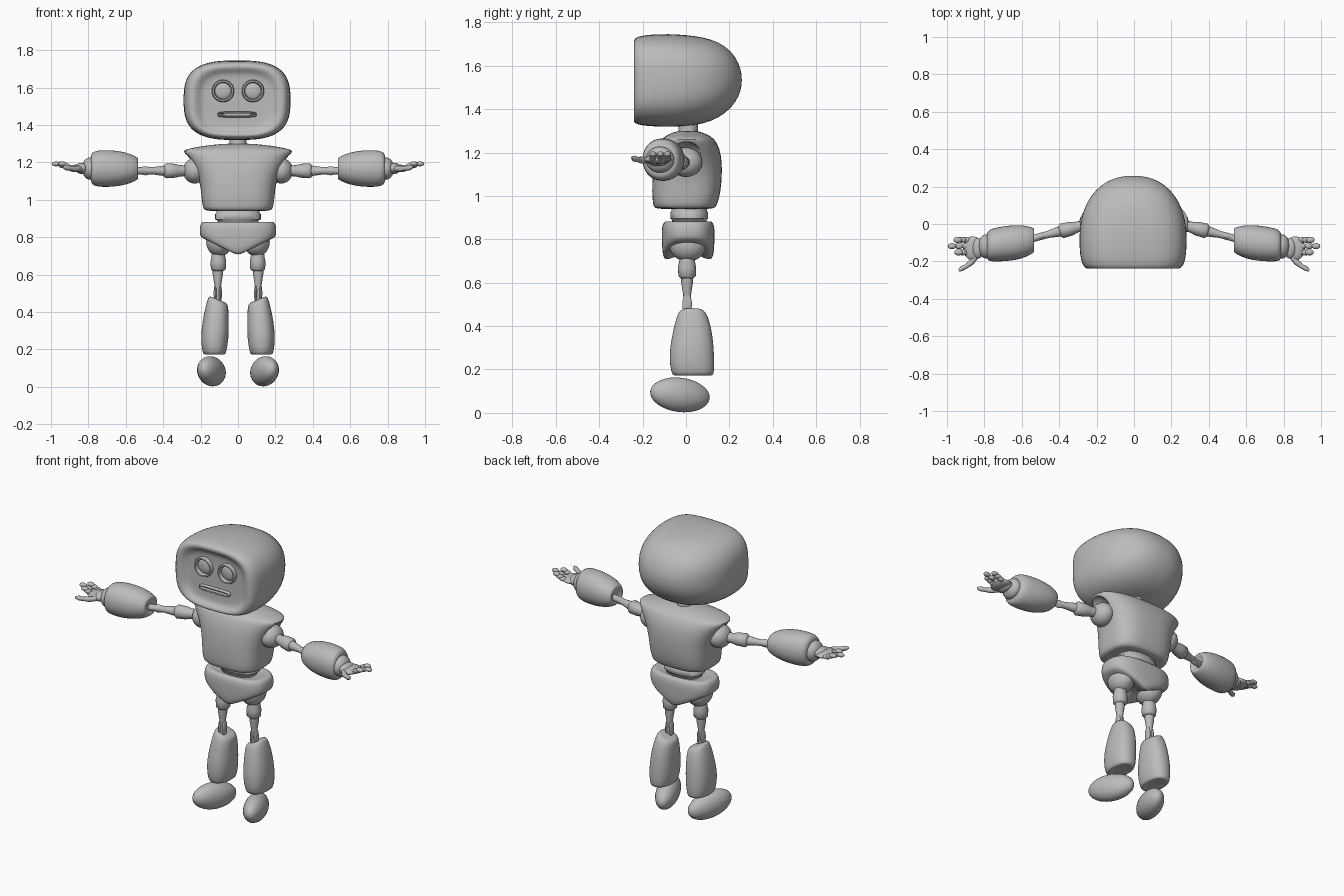
import bpy, bmesh, math
from mathutils import Vector

if "Cube" in bpy.data.objects:
    bpy.data.objects.remove(bpy.data.objects["Cube"])

X, Y, Z = Vector((1, 0, 0)), Vector((0, 1, 0)), Vector((0, 0, 1))
grey = bpy.data.materials.new("light_grey")
grey.diffuse_color = (0.5, 0.5, 0.5, 1)
grey.use_nodes = True
grey.node_tree.nodes["Principled BSDF"].inputs["Base Color"].default_value = grey.diffuse_color


def ring(c, u, v, a, b, n=2.0, count=32):
    """Superellipse outline around c in the plane of u and v."""
    pts = []
    for i in range(count):
        t = 2 * math.pi * i / count
        cs, sn = math.cos(t), math.sin(t)
        pts.append(Vector(c) + u * math.copysign(abs(cs) ** (2 / n), cs) * a
                   + v * math.copysign(abs(sn) ** (2 / n), sn) * b)
    return pts


def finish(name, bm, subsurf=0, angle=60):
    bmesh.ops.recalc_face_normals(bm, faces=bm.faces)
    mesh = bpy.data.meshes.new(name)
    bm.to_mesh(mesh)
    bm.free()
    mesh.materials.append(grey)
    ob = bpy.data.objects.new(name, mesh)
    bpy.context.collection.objects.link(ob)
    bpy.ops.object.select_all(action='DESELECT')
    ob.select_set(True)
    bpy.context.view_layer.objects.active = ob
    if subsurf:
        ob.modifiers.new("Smooth", 'SUBSURF').levels = subsurf
        ob.modifiers["Smooth"].render_levels = subsurf
        bpy.ops.object.modifier_apply(modifier="Smooth")
    bpy.ops.object.shade_smooth_by_angle(angle=math.radians(angle))
    return ob


def loft(name, rings, subsurf=0, angle=60):
    """Skin a row of outlines and close both ends."""
    bm = bmesh.new()
    rows = [[bm.verts.new(p) for p in r] for r in rings]
    k = len(rows[0])
    for r0, r1 in zip(rows, rows[1:]):
        for i in range(k):
            bm.faces.new((r0[i], r0[(i + 1) % k], r1[(i + 1) % k], r1[i]))
    for row in (rows[0], rows[-1]):
        c = sum((v.co for v in row), Vector()) / k
        mid = bm.verts.new(c)
        for i in range(k):
            bm.faces.new((row[i], row[(i + 1) % k], mid))
    return finish(name, bm, subsurf, angle)


def limb(name, stations, count=20):
    """Round tube through (point, radius) stations."""
    d = (Vector(stations[-1][0]) - Vector(stations[0][0])).normalized()
    u = d.cross(Y if abs(d.z) > 0.7 else Z).normalized()
    v = d.cross(u)
    return loft(name, [ring(p, u, v, r, r, 2, count) for p, r in stations])


def ball(name, c, size, yaw=0, pitch=0):
    bm = bmesh.new()
    bmesh.ops.create_uvsphere(bm, u_segments=28, v_segments=16, radius=1)
    ob = finish(name, bm)
    ob.location, ob.scale, ob.rotation_euler = c, size, (pitch, 0, yaw)
    return ob


# Head: recessed face panel, soft rim, domed back
head = [(-.212, .10, 1.46, 1.60, 3), (-.212, .175, 1.39, 1.66, 3.2),
        (-.218, .198, 1.37, 1.68, 3.2), (-.238, .22, 1.355, 1.70, 3.2),
        (-.242, .245, 1.34, 1.72, 3.2), (-.225, .27, 1.328, 1.735, 3.1),
        (-.17, .285, 1.32, 1.744, 3), (-.08, .288, 1.318, 1.747, 2.9),
        (.0, .284, 1.32, 1.742, 2.7), (.08, .264, 1.332, 1.732, 2.5),
        (.15, .228, 1.358, 1.71, 2.4), (.21, .172, 1.405, 1.668, 2.3),
        (.245, .105, 1.46, 1.61, 2.2), (.257, .045, 1.51, 1.56, 2)]
loft("head", [ring((-.005, y, (a + b) / 2), X, Z, w, (b - a) / 2, n, 40)
              for y, w, a, b, n in head], 1)

# Eyes (ring with domed lens) and slotted mouth
rim = [(-.19, 1), (-.226, 1), (-.234, .93), (-.234, .8), (-.224, .74), (-.205, .72)]
for s, side in ((1, "left"), (-1, "right")):
    loft("eye_ring_" + side, [ring((.08 * s, y, 1.582), X, Z, .06 * k, .06 * k)
                              for y, k in rim], 0, 40)
    ball("eye_lens_" + side, (.08 * s, -.207, 1.582), (.045, .015, .045))
mouth = [(-.19, .105, .016), (-.228, .103, .015), (-.232, .1, .012),
         (-.23, .096, .006), (-.21, .094, .004)]
loft("mouth", [ring((-.005, y, 1.456), X, Z, a, b, 5) for y, a, b in mouth], 0, 40)

# Neck
limb("neck", [((0, .01, 1.27), .05), ((0, .01, 1.30), .045), ((0, .01, 1.35), .045)])

# Torso with flared shoulder points
torso = [(.94, .15, -.12, .11, 3), (.943, .178, -.145, .132, 3), (.96, .189, -.153, .145, 3),
         (1.02, .196, -.157, .16, 2.9), (1.09, .203, -.155, .166, 2.8),
         (1.16, .228, -.148, .166, 2.6), (1.22, .265, -.133, .155, 2.5),
         (1.255, .292, -.116, .135, 2.4), (1.266, .29, -.108, .125, 2.4),
         (1.28, .235, -.088, .105, 2.3), (1.293, .15, -.06, .075, 2.2),
         (1.30, .07, -.03, .045, 2)]
chest = loft("torso", [ring((0, (a + b) / 2, z), X, Y, w, (b - a) / 2, n, 40)
                       for z, w, a, b, n in torso], 1, 50)

# Shoulder sockets scooped out of the torso
for s in (1, -1):
    cutter = ball("socket_cutter", (.285 * s, 0, 1.16), (.085, .09, .09))
    cutter.hide_render = True
    cut = chest.modifiers.new("Socket", 'BOOLEAN')
    cut.operation, cut.solver, cut.object = 'DIFFERENCE', 'EXACT', cutter
    bpy.context.view_layer.objects.active = chest
    bpy.ops.object.modifier_apply(modifier="Socket")
    bpy.data.objects.remove(cutter)

# Waist in two bands
waist = [(.85, .10, .075), (.89, .11, .08), (.895, .122, .087), (.925, .122, .087),
         (.93, .115, .082), (.95, .115, .082)]
loft("waist", [ring((0, .015, z), X, Y, a, b, 2.3) for z, a, b in waist])

# Pelvis: soft belt whose lower edge falls to a V
belt = [(.87, .0, .12, .07), (.886, .0, .18, .10), (.878, .0, .198, .115),
        (.85, .0, .206, .122), (.815, .0, .205, .122), (.80, .6, .198, .12),
        (.795, 1, .18, .112), (.80, .95, .12, .08)]
rows = []
for z, k, a, b in belt:
    row = ring((0, .01, z), X, Y, a, b, 2.7, 40)
    for p in row:
        p.z -= k * .1 * max(0, 1 - abs(p.x) / .19)
    rows.append(row)
loft("pelvis", rows, 1)

for s, side in ((1, "left"), (-1, "right")):
    # Hip, thigh and knee
    ball("hip_ball_" + side, (.1 * s, .008, .775), (.07, .085, .078))
    limb("hip_joint_" + side, [((.105 * s, .005, z), r) for z, r in
                               ((.74, .032), (.70, .036), (.67, .042), (.63, .04), (.62, .03))])
    limb("thigh_" + side, [((.108 * s, .005, z), r) for z, r in
                           ((.64, .028), (.60, .027), (.55, .019), (.52, .016), (.46, .016))])
    for dx in (-.013, .013):
        ball("knee_plate_" + side, ((.108 + dx) * s, .005, .50), (.009, .022, .05))

    # Shin cover: bell shape with a slanted top
    shin = [(.18, .09, .16, -.03, .09, 0), (.17, .072, .18, -.055, .12, 0),
            (.18, .063, .19, -.068, .131, 0), (.26, .049, .20, -.08, .131, 0),
            (.35, .049, .19, -.066, .124, 0), (.42, .051, .175, -.05, .11, .2),
            (.462, .055, .158, -.036, .092, 1), (.466, .066, .148, -.02, .075, 1)]
    rows = []
    for z, x0, x1, y0, y1, tilt in shin:
        row = ring(((x0 + x1) / 2, (y0 + y1) / 2, z), X, Y, (x1 - x0) / 2, (y1 - y0) / 2, 2.3, 28)
        for p in row:
            p.z += tilt * (p.x - .105) * .42
            p.x *= s
        rows.append(row)
    loft("shin_cover_" + side, rows, 1)

    # Foot: egg shape turned outward, toe raised
    ball("foot_" + side, (.142 * s, -.028, .083), (.064, .145, .079), .34 * s, -.12)

    # Shoulder, upper arm and elbow
    ball("shoulder_ball_" + side, (.232 * s, 0, 1.155), (.062, .075, .068))
    limb("shoulder_joint_" + side, [((x * s, y, 1.155), r) for x, y, r in
                                    ((.26, -.005, .028), (.31, -.018, .03), (.335, -.024, .037),
                                     (.385, -.037, .04), (.398, -.04, .028))])
    limb("upper_arm_" + side, [((x * s, y, 1.155), r) for x, y, r in
                               ((.37, -.033, .03), (.41, -.043, .026), (.46, -.056, .019),
                                (.55, -.08, .019))])
    ball("elbow_" + side, (.495 * s, -.066, 1.155), (.035, .015, .024), -.25 * s)

    # Forearm cover
    fore = [(.545, -.087, .035, .03), (.53, -.086, .056, .05), (.535, -.087, .066, .058),
            (.57, -.092, .083, .078), (.63, -.099, .095, .094), (.70, -.106, .094, .1),
            (.755, -.112, .09, .097), (.782, -.116, .08, .086), (.787, -.116, .06, .065)]
    loft("forearm_cover_" + side, [ring((x * s, y, 1.167), Y, Z, a, b, 2.1, 28)
                                   for x, y, a, b in fore], 1)

    # Wrist, palm, thumb and jointed fingers
    ball("wrist_" + side, (.79 * s, -.12, 1.167), (.044, .065, .06))
    ball("palm_" + side, (.862 * s, -.13, 1.168), (.052, .064, .02))
    ball("palm_heel_" + side, (.835 * s, -.13, 1.168), (.035, .055, .03))
    limb("thumb_" + side, [((x * s, y, z), r) for x, y, z, r in
                           ((.84, -.17, 1.165, .014), (.87, -.205, 1.165, .016),
                            (.895, -.225, 1.168, .012), (.92, -.238, 1.172, .014),
                            (.936, -.25, 1.175, .006))], 12)
    for y, reach in ((-.085, .965), (-.118, .995), (-.152, .96)):
        for i in range(3):
            t = i / 2
            x = .90 + (reach - .022 - .90) * t
            ball("finger_segment_" + side, (x * s, y, 1.172 + .02 * t),
                 (.023, .016, .013))
